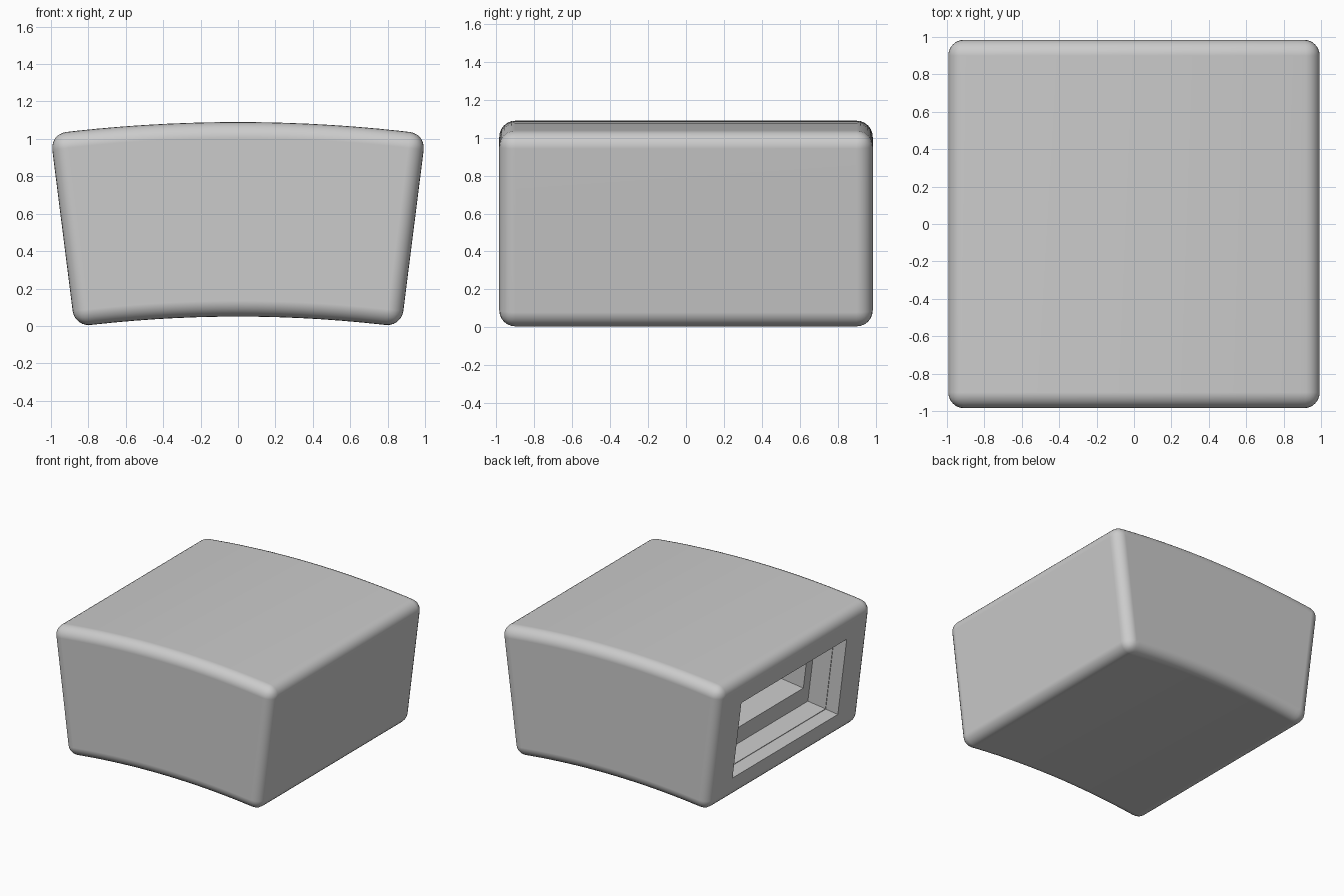
import bpy, bmesh, math
from mathutils import Vector

if "Cube" in bpy.data.objects:
    bpy.data.objects.remove(bpy.data.objects["Cube"], do_unlink=True)

OUTER, INNER = 8.0, 6.96      # arc radii of the top and bottom
CENTRE_Z = -6.91              # height of the arc centre
HALF_ANGLE = 0.1258
HALF_DEPTH = 0.985
ARC_STEPS = 16

grey = bpy.data.materials.new("plain grey")
grey.use_nodes = True
grey.diffuse_color = (0.6, 0.6, 0.6, 1)
grey.node_tree.nodes["Principled BSDF"].inputs["Base Color"].default_value = (0.6, 0.6, 0.6, 1)


def arc(radius, start, end):
    angles = [start + (end - start) * i / ARC_STEPS for i in range(ARC_STEPS + 1)]
    return [(radius * math.sin(a), CENTRE_Z + radius * math.cos(a)) for a in angles]


bm = bmesh.new()

# Arched wedge: ring-sector profile pushed from front to back
profile = arc(OUTER, -HALF_ANGLE, HALF_ANGLE) + arc(INNER, HALF_ANGLE, -HALF_ANGLE)
front = bm.faces.new([bm.verts.new((x, -HALF_DEPTH, z)) for x, z in profile])
pushed = bmesh.ops.extrude_face_region(bm, geom=[front], use_keep_orig=True)
new_verts = [g for g in pushed["geom"] if isinstance(g, bmesh.types.BMVert)]
bmesh.ops.translate(bm, verts=new_verts, vec=(0, 2 * HALF_DEPTH, 0))
bmesh.ops.recalc_face_normals(bm, faces=bm.faces)

# Rounded outer edges
corners = [e for e in bm.edges if e.calc_face_angle(0) > 0.5]
bmesh.ops.bevel(bm, geom=corners, offset=0.085, offset_type='OFFSET', segments=6,
                profile=0.5, affect='EDGES', clamp_overlap=True)
bm.normal_update()

# Stepped socket in the -x side, square to that sloping face
up = Vector((-math.sin(HALF_ANGLE), 0, math.cos(HALF_ANGLE)))
inward = Vector((math.cos(HALF_ANGLE), 0, math.sin(HALF_ANGLE)))
middle = Vector((0, 0, CENTRE_Z)) + up * 7.465
side = max((f for f in bm.faces if f.normal.x < -0.9), key=lambda f: f.calc_area())


def socket_ring(half_y, half_z, depth):
    bmesh.ops.inset_individual(bm, faces=[side], thickness=0.01)
    face_mid = side.calc_center_median()
    for v in side.verts:
        sy = math.copysign(half_y, v.co.y)
        sz = math.copysign(half_z, (v.co - face_mid).dot(up))
        targets[v] = middle + Vector((0, sy, 0)) + up * sz + inward * depth
    for v in side.verts:
        v.co = targets[v]


targets = {}
for ring in [(0.68, 0.32, 0), (0.68, 0.32, 0.11), (0.675, 0.315, 0.11),
             (0.675, 0.315, 0.27), (0.59, 0.17, 0.27), (0.59, 0.17, 0.7)]:
    socket_ring(*ring)
bm.normal_update()

mesh = bpy.data.meshes.new("arched_block")
bm.to_mesh(mesh)
bm.free()
mesh.materials.append(grey)
block = bpy.data.objects.new("arched_block", mesh)
bpy.context.collection.objects.link(block)

# Smooth rounds with flat main faces and crisp socket edges
bpy.ops.object.select_all(action='DESELECT')
block.select_set(True)
bpy.context.view_layer.objects.active = block
bpy.ops.object.shade_smooth_by_angle(angle=math.radians(35))
weighted = block.modifiers.new("flat_faces", 'WEIGHTED_NORMAL')
weighted.keep_sharp = True
